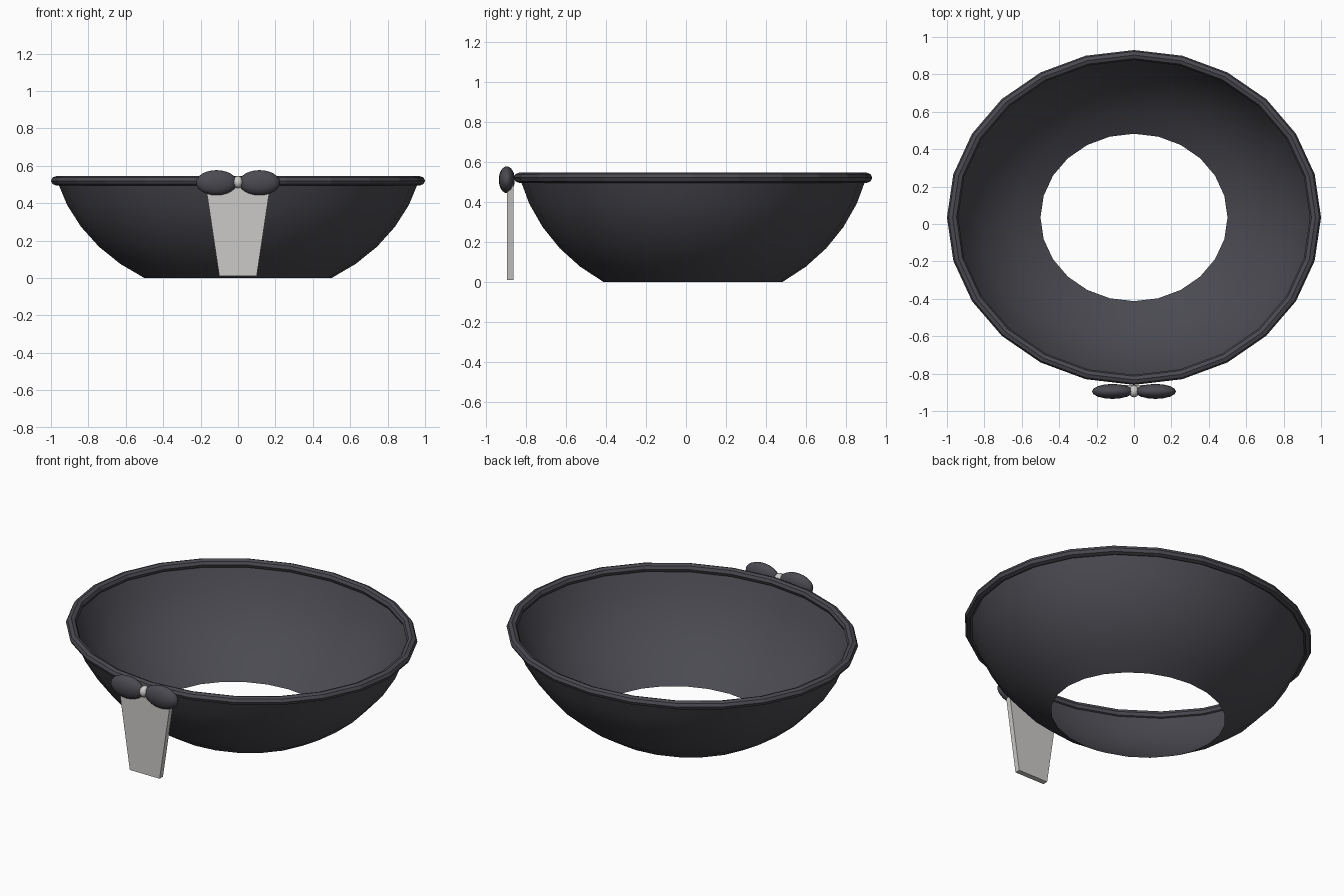
import bpy, bmesh
from math import sin, cos, radians, tau

if "Cube" in bpy.data.objects:
    bpy.data.objects.remove(bpy.data.objects["Cube"])

SEGMENTS = 24
CENTRE_Y = 0.035
SQUASH_Y = 0.895
SQUASH_Z = 0.85


def material(name, colour):
    mat = bpy.data.materials.new(name)
    mat.use_nodes = True
    mat.diffuse_color = (*colour, 1)
    mat.node_tree.nodes["Principled BSDF"].inputs["Base Color"].default_value = (*colour, 1)
    return mat


charcoal = material("charcoal", (0.068, 0.068, 0.082))
pale_grey = material("pale grey", (0.6, 0.59, 0.575))


def finish(name, bm, mat, smooth):
    mesh = bpy.data.meshes.new(name)
    bmesh.ops.recalc_face_normals(bm, faces=bm.faces)
    for face in bm.faces:
        face.smooth = smooth
    bm.to_mesh(mesh)
    bm.free()
    mesh.materials.append(mat)
    obj = bpy.data.objects.new(name, mesh)
    bpy.context.collection.objects.link(obj)
    return obj


def lathe(name, profile, mat, smooth, closed=False):
    """Sweep (radius, z) points around the oval axis."""
    bm = bmesh.new()
    rings = []
    for r, z in profile:
        rings.append([bm.verts.new((r * cos(tau * i / SEGMENTS),
                                    CENTRE_Y + SQUASH_Y * r * sin(tau * i / SEGMENTS), z))
                      for i in range(SEGMENTS)])
    pairs = list(zip(rings, rings[1:]))
    if closed:
        pairs.append((rings[-1], rings[0]))
    for low, high in pairs:
        for i in range(SEGMENTS):
            j = (i + 1) % SEGMENTS
            bm.faces.new((low[i], low[j], high[j], high[i]))
    return finish(name, bm, mat, smooth)


def ellipsoid(name, centre, size, mat):
    bm = bmesh.new()
    bmesh.ops.create_uvsphere(bm, u_segments=16, v_segments=12, radius=1)
    bmesh.ops.scale(bm, vec=size, verts=bm.verts)
    bmesh.ops.translate(bm, vec=centre, verts=bm.verts)
    return finish(name, bm, mat, True)


# Open bowl: a band of a squashed sphere with a hole in the bottom
angles = [radians(30 + 9 * i) for i in range(6)]
lathe("bowl", [(sin(a), SQUASH_Z * (cos(angles[0]) - cos(a))) for a in angles], charcoal, True)

# Faceted rolled rim
lathe("rim", [(0.97 + 0.03 * cos(tau * i / 8), 0.52 + 0.0255 * sin(tau * i / 8))
              for i in range(8)], charcoal, False, closed=True)

# Tapered hanging strap
bm = bmesh.new()
bmesh.ops.create_cube(bm, size=1)
for v in bm.verts:
    top = v.co.z > 0
    v.co.x *= 0.35 if top else 0.2
    v.co.y = -0.878 + 0.032 * v.co.y
    v.co.z = 0.51 if top else 0.01
finish("strap", bm, pale_grey, False)

# Bow with two lobes and a knot
for side, x in (("left", 0.115), ("right", -0.115)):
    ellipsoid(side + "_bow_lobe", (x, -0.895, 0.51), (0.11, 0.04, 0.067), charcoal)
ellipsoid("bow_knot", (0, -0.895, 0.513), (0.027, 0.032, 0.033), pale_grey)
